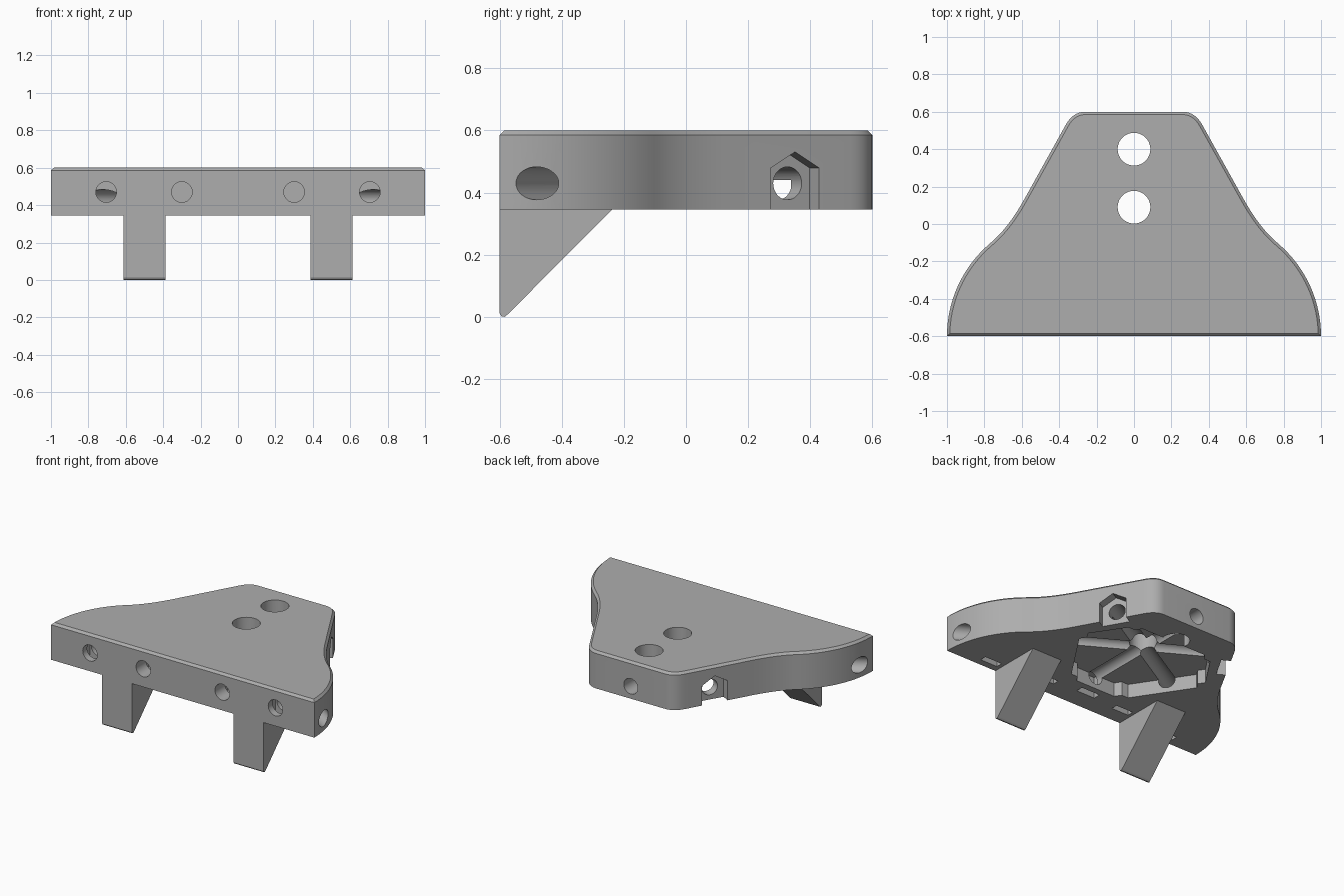
import bpy, bmesh
from math import radians, sin, cos, pi
from mathutils import Vector, Matrix

cube = bpy.data.objects.get("Cube")
if cube:
    bpy.data.objects.remove(cube, do_unlink=True)

grey = bpy.data.materials.new("plain grey")
grey.use_nodes = True
COLOUR = (0.42, 0.42, 0.42, 1)
grey.diffuse_color = COLOUR
grey.node_tree.nodes["Principled BSDF"].inputs["Base Color"].default_value = COLOUR

BOTTOM, TOP = 0.345, 0.6
BORE_Z, BORE_R = 0.43, 0.053
HUB = Vector((0, 0.09, BORE_Z))


def add_object(name, bm):
    bmesh.ops.recalc_face_normals(bm, faces=bm.faces)
    mesh = bpy.data.meshes.new(name)
    bm.to_mesh(mesh)
    bm.free()
    mesh.materials.append(grey)
    obj = bpy.data.objects.new(name, mesh)
    bpy.context.collection.objects.link(obj)
    return obj


def prism(points, offset):
    """Extrude a closed loop of 3D points along an offset."""
    bm = bmesh.new()
    face = bm.faces.new([bm.verts.new(p) for p in points])
    ext = bmesh.ops.extrude_face_region(bm, geom=[face])
    moved = [g for g in ext["geom"] if isinstance(g, bmesh.types.BMVert)]
    bmesh.ops.translate(bm, verts=moved, vec=offset)
    return bm


def quad_curve(a, b, c, steps):
    a, b, c = Vector(a), Vector(b), Vector(c)
    ts = [i / steps for i in range(steps + 1)]
    return [(1 - t) ** 2 * a + 2 * t * (1 - t) * b + t * t * c for t in ts]


def cut(cutter):
    """Subtract a cutter from the plate, then discard it."""
    cutter.hide_render = True
    mod = plate.modifiers.new("cut", "BOOLEAN")
    mod.operation, mod.solver, mod.object = "DIFFERENCE", "EXACT", cutter
    bpy.ops.object.modifier_apply(modifier=mod.name)
    bpy.data.objects.remove(cutter, do_unlink=True)


def bore(start, end, radius):
    start, end = Vector(start), Vector(end)
    axis = end - start
    turn = axis.to_track_quat("Z", "Y").to_matrix().to_4x4()
    bm = bmesh.new()
    bmesh.ops.create_cone(bm, cap_ends=True, segments=40, radius1=radius,
                          radius2=radius, depth=axis.length,
                          matrix=Matrix.Translation((start + end) / 2) @ turn)
    cut(add_object("bore_cutter", bm))


def box(centre, size):
    bm = bmesh.new()
    bmesh.ops.create_cube(bm, size=1, matrix=Matrix.Translation(centre)
                          @ Matrix.Diagonal((*size, 1)))
    cut(add_object("slot_cutter", bm))


# Plate outline: flared shoulder, concave waist, straight taper, round corner
half = [Vector((0.35 + 0.65 * cos(radians(a)), -0.6 + 0.65 * sin(radians(a))))
        for a in range(0, 50, 3)]
half += quad_curve((0.768, -0.102), (0.672, -0.022), (0.585, 0.135), 10)
half += quad_curve((0.365, 0.53), (0.326, 0.6), (0.26, 0.6), 8)
outline = half + [Vector((-p.x, p.y)) for p in reversed(half)]
bm = prism([(p.x, p.y, BOTTOM) for p in outline], (0, 0, TOP - BOTTOM))
rim = [e for e in bm.edges if all(v.co.z > TOP - 0.001 for v in e.verts)]
bmesh.ops.bevel(bm, geom=rim, offset=0.015, segments=1, affect="EDGES")
plate = add_object("plate", bm)
bpy.context.view_layer.objects.active = plate
plate.select_set(True)

# Underside pocket with rounded corners
side = [(0.2, -0.37), (0.5, 0.08), (0.3, 0.38)]
loop = side + [(-x, y) for x, y in reversed(side)]
bm = prism([(x, y, 0.2) for x, y in loop], (0, 0, 0.24))
uprights = [e for e in bm.edges if abs(e.verts[0].co.z - e.verts[1].co.z) > 0.1]
bmesh.ops.bevel(bm, geom=uprights, offset=0.05, segments=6, affect="EDGES")
cut(add_object("pocket_cutter", bm))

# Vertical through holes
for y in (0.09, 0.4):
    bore((0, y, 0.1), (0, y, 0.8), 0.0875)

# Six channels radiating from the hub
for angle, length in ((30, 0.8), (90, 0.8), (150, 0.8),
                      (210, 1.4), (270, 0.55), (330, 1.4)):
    a = radians(angle)
    bore(HUB, HUB + Vector((cos(a), sin(a), 0)) * length, BORE_R)

# Blind holes and nut slots along the front, mirrored
for s in (-1, 1):
    for x, depth, slot_y in ((0.705, 0.27, -0.53), (0.3, 0.2, -0.47)):
        bore((s * x, -0.7, 0.47), (s * x, -0.6 + depth, 0.47), 0.055)
        box((s * x, slot_y, 0.4), (0.13, 0.045, 0.26))
box((0, -0.44, 0.36), (0.14, 0.05, 0.26))

# Hexagonal nut recesses on the tapered sides, open below
for s in (-1, 1):
    out = Vector((s * cos(pi / 6), 0.5, 0))
    along = Vector((-out.y, out.x, 0))
    inner = Vector((s * 0.413, 0.321, 0))
    shape = ((-0.088, 0.2), (0.088, 0.2), (0.088, 0.48), (0, 0.531), (-0.088, 0.48))
    cut(add_object("recess_cutter", prism(
        [inner + along * u + Vector((0, 0, z)) for u, z in shape], out * 0.2)))

bpy.ops.object.shade_smooth_by_angle(angle=radians(25))

# Wedge feet under the front edge
for s, name in ((-1, "right_foot"), (1, "left_foot")):
    profile = ((-0.6, BOTTOM), (-0.6, 0.012), (-0.594, 0.002),
               (-0.584, 0), (-0.574, 0.008), (-0.238, BOTTOM))
    add_object(name, prism([(s * 0.5 - 0.113, y, z) for y, z in profile],
                           (0.226, 0, 0)))
